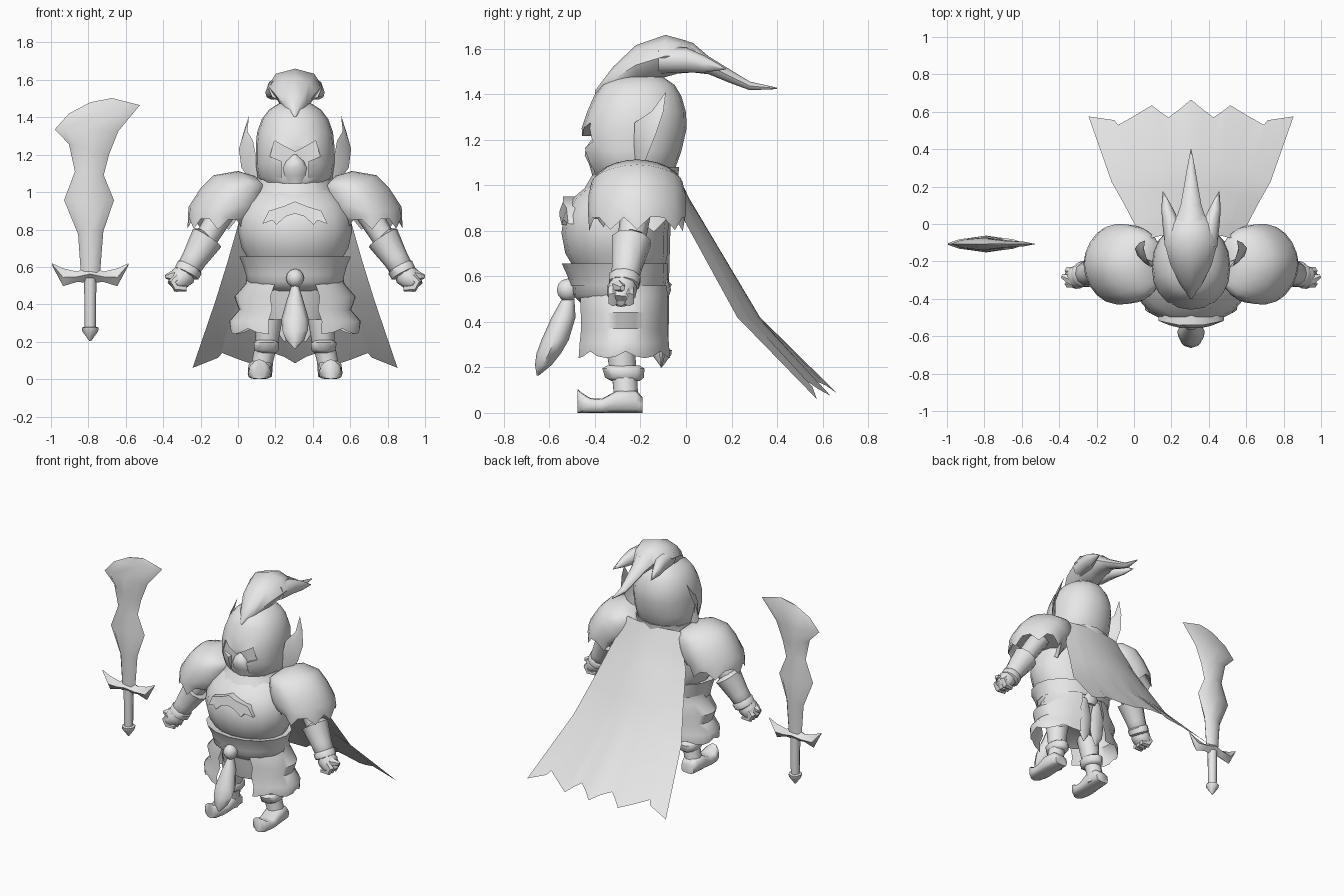
import bpy, bmesh, math
from mathutils import Vector

CX = 0.305  # centre line of the figure
grey = bpy.data.materials.new("plain grey")
grey.diffuse_color = (0.8, 0.8, 0.8, 1)


def build(name, verts, faces, mirror=False):
    """Make a mesh object, and its twin across the figure's centre line."""
    made = []
    for side in ([0, 1] if mirror else [0]):
        me = bpy.data.meshes.new(name)
        pts = [(2 * CX - v[0], v[1], v[2]) if side else tuple(v) for v in verts]
        me.from_pydata(pts, [], faces)
        bm = bmesh.new()
        bm.from_mesh(me)
        bmesh.ops.remove_doubles(bm, verts=bm.verts, dist=0.0005)
        bmesh.ops.recalc_face_normals(bm, faces=bm.faces)
        bm.to_mesh(me)
        bm.free()
        me.materials.append(grey)
        ob = bpy.data.objects.new(name + ("_mirrored" if side else ""), me)
        bpy.context.collection.objects.link(ob)
        made.append(ob)
    return made[0]


def loft(name, rings, mirror=False, closed=True, cap=True):
    n, verts = len(rings[0]), [v for r in rings for v in r]
    faces = []
    for i in range(len(rings) - 1):
        for j in range(n if closed else n - 1):
            k = (j + 1) % n
            faces.append((i * n + j, i * n + k, (i + 1) * n + k, (i + 1) * n + j))
    if closed and cap:
        faces += [tuple(range(n)), tuple(range(len(verts) - n, len(verts)))]
    return build(name, verts, faces, mirror)


def unit(i, n, power=1.0):
    a = 2 * math.pi * i / n
    return [math.copysign(abs(t) ** power, t) for t in (math.cos(a), math.sin(a))]


def ring(p, q, cy, ry, n=16, power=1.0, far_power=None):
    """Oval whose diameter runs from p to q in the xz plane; far_power shapes the p half."""
    out = []
    for i in range(n):
        c, s = unit(i, n, power)
        if far_power and c < 0:
            c, s = unit(i, n, far_power)
        out.append(((p[0] + q[0]) / 2 + c * (q[0] - p[0]) / 2, cy + s * ry,
                    (p[1] + q[1]) / 2 + c * (q[1] - p[1]) / 2))
    return out


def stack(name, rows, n=16, power=1.0, cx=CX, mirror=False, cap=True):
    """Rows of (z, half width, front y, back y)."""
    return loft(name, [ring((cx - w, z), (cx + w, z), (f + b) / 2, (b - f) / 2, n, power)
                       for z, w, f, b in rows], mirror, cap=cap)


def along_y(name, rows, n=10, mirror=False, power=1.0):
    """Rows of (y, centre x, half width, low z, high z)."""
    rings = []
    for y, cx, w, lo, hi in rows:
        cs = [unit(i, n, power) for i in range(n)]
        rings.append([(cx + w * c, y, (lo + hi) / 2 + (hi - lo) / 2 * s) for c, s in cs])
    return loft(name, rings, mirror)


def tube(name, path, radii, n=8, mirror=False):
    pts, rings = [Vector(p) for p in path], []
    for i, p in enumerate(pts):
        t = (pts[min(i + 1, len(pts) - 1)] - pts[max(i - 1, 0)]).normalized()
        u = t.cross(Vector((0, 1, 0)) if abs(t.y) < 0.8 else Vector((0, 0, 1))).normalized()
        w = t.cross(u)
        rings.append([p + radii[i] * (u * math.cos(2 * math.pi * j / n) + w * math.sin(2 * math.pi * j / n))
                      for j in range(n)])
    return loft(name, rings, mirror)


# Sword
SX, SY = -0.79, -0.107
blade = [((-.84, .56), (-.738, .56), .032), ((-.855, .775), (-.72, .79), .038),
         ((-.93, .957), (-.663, .957), .044), ((-.872, 1.11), (-.718, 1.09), .028),
         ((-.904, 1.257), (-.69, 1.2), .036), ((-.98, 1.335), (-.64, 1.326), .032),
         ((-.904, 1.42), (-.524, 1.465), .018), ((-.79, 1.48), (-.674, 1.503), .004)]
loft("sword_blade", [ring(p, q, SY, t, 8, 1.15) for p, q, t in blade])
guard = [(-.205, .61, .62, .004), (-.145, .497, .592, .025), (-.07, .52, .575, .035), (0, .513, .612, .045),
         (.07, .52, .575, .035), (.145, .497, .592, .025), (.205, .61, .62, .004)]
loft("sword_guard", [[(SX + d, SY - t, (a + b) / 2), (SX + d, SY, b), (SX + d, SY + t, (a + b) / 2),
                      (SX + d, SY, a)] for d, a, b, t in guard])
stack("sword_grip", [(z, r, SY - r, SY + r) for z, r in
                     [(.54, .033), (.28, .03), (.275, .045), (.255, .042), (.203, .004)]], 8, cx=SX)

# Helmet with a face opening
helmet = stack("helmet", [(1.04, .165, -.40, -.07), (1.08, .2, -.425, -.045), (1.15, .21, -.452, -.02),
                          (1.25, .21, -.458, .003), (1.32, .203, -.435, 0), (1.39, .178, -.405, -.02),
                          (1.44, .14, -.37, -.05), (1.475, .085, -.3, -.1), (1.488, .02, -.23, -.19)], 20, .92)
half = [(0, 1.215), (.04, 1.235), (.11, 1.275), (.135, 1.19), (.072, 1.165), (.07, 1.0)]
outline = [(CX + x, z) for x, z in half] + [(CX - x, z) for x, z in reversed(half[1:])]
cutter = loft("face_cutter", [[(x, y, z) for x, z in outline] for y in (-.6, -.405)])
cut = helmet.modifiers.new("face_opening", 'BOOLEAN')
cut.object, cut.solver = cutter, 'EXACT'
bpy.context.view_layer.objects.active = helmet
bpy.ops.object.modifier_apply(modifier=cut.name)
bpy.data.objects.remove(cutter)
stack("face_guard", [(1.045, .05, -.412, -.35), (1.09, .068, -.425, -.35), (1.13, .065, -.445, -.36),
                     (1.165, .05, -.44, -.36), (1.2, .012, -.415, -.37)], 8)

# Helmet side wings
outer = [(.07, -.2, 1.06), (.018, -.17, 1.13), (.005, -.13, 1.23), (.03, -.1, 1.32), (.059, -.088, 1.41)]
inner = [(.12, -.22, 1.08), (.1, -.23, 1.17), (.08, -.225, 1.275), (.05, -.15, 1.325), (.059, -.088, 1.41)]
mid = [tuple((a + b) / 2 + d for a, b, d in zip(p, q, (-.006, -.006, 0))) for p, q in zip(outer, inner)]
mid[-1] = outer[-1]
back = [(x + .014, y + .014, z) for x, y, z in mid[:-1]] + [outer[-1]]
loft("helmet_wing", [list(r) for r in zip(outer, mid, inner, back)], mirror=True)

# Plume with three trailing points
along_y("plume", [(-.40, CX, .005, 1.4, 1.415), (-.32, CX, .06, 1.41, 1.52), (-.22, CX, .11, 1.44, 1.615),
                  (-.09, CX, .145, 1.475, 1.66), (.0, CX, .115, 1.5, 1.635), (.06, CX, .06, 1.5, 1.6)], 8)
along_y("plume_tip", [(-.04, CX, .1, 1.49, 1.645), (.03, CX, .08, 1.495, 1.625), (.1, CX, .056, 1.487, 1.565),
                      (.19, CX, .04, 1.45, 1.51), (.28, CX, .025, 1.417, 1.455), (.4, CX, .002, 1.422, 1.428)], 8)
along_y("plume_side_tip", [(-.12, .225, .06, 1.49, 1.61), (.0, .2, .048, 1.495, 1.605),
                           (.08, .178, .032, 1.495, 1.57), (.175, .155, .002, 1.508, 1.512)], 8, mirror=True)

# Torso, collar and belt
stack("chest", [(.6, .24, -.47, -.12), (.65, .255, -.5, -.09), (.7, .285, -.53, -.08), (.79, .305, -.547, -.08),
                (.87, .3, -.535, -.07), (.94, .275, -.5, -.05), (1.0, .23, -.43, -.04), (1.05, .17, -.37, -.04)])
stack("collar", [(.97, .24, -.455, -.04), (1.03, .2, -.42, -.035), (1.08, .205, -.39, -.03),
                 (1.07, .17, -.37, -.06)], 12)
stack("waist", [(.47, .2, -.45, -.12), (.52, .26, -.5, -.09), (.575, .265, -.505, -.09), (.64, .28, -.52, -.09)])
stack("belt", [(.56, .265, -.51, -.085), (.6, .275, -.52, -.08), (.655, .298, -.545, -.08),
               (.645, .26, -.5, -.11)])

# Chest badge, curved to follow the breastplate
badge = [(0, .95), (.06, .925), (.14, .9), (.175, .83), (.12, .85), (.1, .825), (.05, .87)]
shape = badge + [(0, .885)] + [(-x, z) for x, z in reversed(badge[1:])]
loft("chest_badge", [[(CX + x, -.56 + d + 1.4 * x * x + .25 * max(0, z - .87), z) for x, z in shape]
                     for d in (0, .05)])

# Shoulder guards with a ragged hem, square inside and pointed outside
shell = [((.15, 1.02), (.09, 1.085), .11), ((.14, .985), (.0, 1.113), .165), ((.135, .94), (-.13, 1.09), .2),
         ((.12, .89), (-.2, 1.02), .213), ((.085, .85), (-.265, .92), .216)]
rings = [ring(p, q, -.215, r, 20, 1.15, .85) for p, q, r in shell]
hem = ring((.055, .835), (-.27, .845), -.215, .21, 20, 1.1, .9)
rings.append([(x, y, z + (.015 if i % 3 else -.04)) for i, (x, y, z) in enumerate(hem)])
lining = ring((.07, .89), (-.2, .95), -.215, .17, 20)
loft("shoulder_guard", rings + [lining], mirror=True)

# Arms
tube("upper_arm", [(-.03, -.21, .97), (-.11, -.225, .85), (-.19, -.245, .72)], [.07, .066, .06], mirror=True)
tube("bracer", [(-.155, -.24, .765), (-.165, -.24, .755), (-.235, -.26, .64), (-.262, -.268, .595),
                (-.27, -.27, .58)], [.06, .09, .068, .064, .05], 10, mirror=True)
tube("wrist_band", [(-.25, -.265, .61), (-.258, -.267, .597), (-.275, -.272, .565), (-.28, -.274, .555)],
     [.055, .072, .07, .05], 10, mirror=True)
tube("hand", [(-.265, -.27, .59), (-.295, -.28, .55), (-.315, -.285, .51), (-.3, -.285, .478)],
     [.05, .066, .062, .03], 8, mirror=True)
tube("thumb", [(-.29, -.3, .56), (-.345, -.295, .553), (-.386, -.278, .548)], [.035, .03, .012], 6, mirror=True)
for i, y in enumerate((-.32, -.285, -.25)):
    tube(f"finger_{i + 1}", [(-.32, y, .55), (-.348, y, .52), (-.33, y, .49), (-.275, y, .485)],
         [.022, .024, .024, .016], 6, mirror=True)

# Side skirt plates, open at front and back
rows = [(.56, .255, .2), (.51, .265, .205), (.44, .325, .205), (.37, .3, .203), (.31, .352, .21), (.27, .345, .215)]
skirt = []
for k, (z, rx, ry) in enumerate(rows):
    row = []
    for j in range(13):
        a = math.radians(108 + j * (246 - 108) / 12)
        drop = -.03 * abs(math.cos(j * math.pi / 4)) if k == len(rows) - 1 else 0
        row.append((CX + rx * math.cos(a), -.275 + ry * math.sin(a), z + drop))
    skirt.append(row)
loft("skirt_plate", skirt, mirror=True, closed=False)
stack("under_skirt", [(.52, .22, -.46, -.11), (.4, .2, -.44, -.12), (.32, .19, -.42, -.13), (.36, .1, -.33, -.2)], 12)

# Front knot and hanging tassel
stack("belt_knot", [(.54 + .05 * math.sin(a), .047 * math.cos(a) + .001, -.52 - .05 * math.cos(a),
                     -.519 + .05 * math.cos(a)) for a in [math.radians(d) for d in range(-90, 91, 30)]], 10)
stack("front_tassel", [(.5, .02, -.545, -.49), (.42, .045, -.59, -.485), (.32, .074, -.635, -.515),
                       (.26, .068, -.657, -.55), (.21, .05, -.663, -.59), (.165, .006, -.656, -.645)], 8)

# Back knot and tails
stack("back_knot", [(.5, .03, -.1, -.08), (.54, .06, -.12, -.065), (.59, .03, -.1, -.08)], 8)
stack("back_tail", [(.53, .03, -.11, -.085), (.4, .06, -.115, -.08), (.27, .05, -.12, -.085),
                    (.2, .004, -.112, -.106)], 6, cx=.25, mirror=True)

# Legs and curled boots
tube("leg", [(.18, -.29, .46), (.165, -.29, .32), (.152, -.275, .17)], [.085, .072, .058], 10, mirror=True)
stack("boot_cuff", [(.14, .05, -.33, -.2), (.155, .066, -.36, -.18), (.195, .068, -.372, -.178),
                    (.208, .055, -.35, -.2)], 10, cx=.152, mirror=True)
tube("boot_shaft", [(.148, -.27, .17), (.132, -.265, .1), (.122, -.265, .02)], [.058, .056, .06], 10, mirror=True)
along_y("boot_foot", [(-.192, .122, .05, 0, .07), (-.22, .12, .06, 0, .1), (-.3, .118, .065, 0, .1),
                      (-.37, .116, .064, 0, .062), (-.42, .116, .062, 0, .065), (-.46, .115, .055, 0, .09),
                      (-.477, .114, .03, 0, .105)], 12, mirror=True, power=.6)

# Cape: straight rows down to a ragged hem of (offset, y, z)
hem = [(0, .665, .085), (.06, .615, .12), (.12, .57, .14), (.165, .6, .11), (.21, .635, .075), (.3, .58, .105),
       (.39, .53, .14), (.41, .555, .115), (.548, .575, .06)]
hem = [(-x, y, z) for x, y, z in reversed(hem[1:])] + hem
cape = [[(CX + w * h[0] / .548, y - bulge * (h[0] / .548) ** 2, z) for h in hem]
        for z, y, w, bulge in [(1.065, -.045, .21, .03), (.94, .015, .26, .05), (.84, .075, .3, .08),
                               (.63, .2, .36, .09), (.42, .325, .425, .1)]]
loft("cape", cape + [[(CX + x, y, z) for x, y, z in hem]], closed=False)

# Smooth shading that keeps hard edges
for ob in bpy.context.scene.objects:
    ob.select_set(True)
bpy.context.view_layer.objects.active = helmet
bpy.ops.object.shade_smooth_by_angle(angle=math.radians(50))
